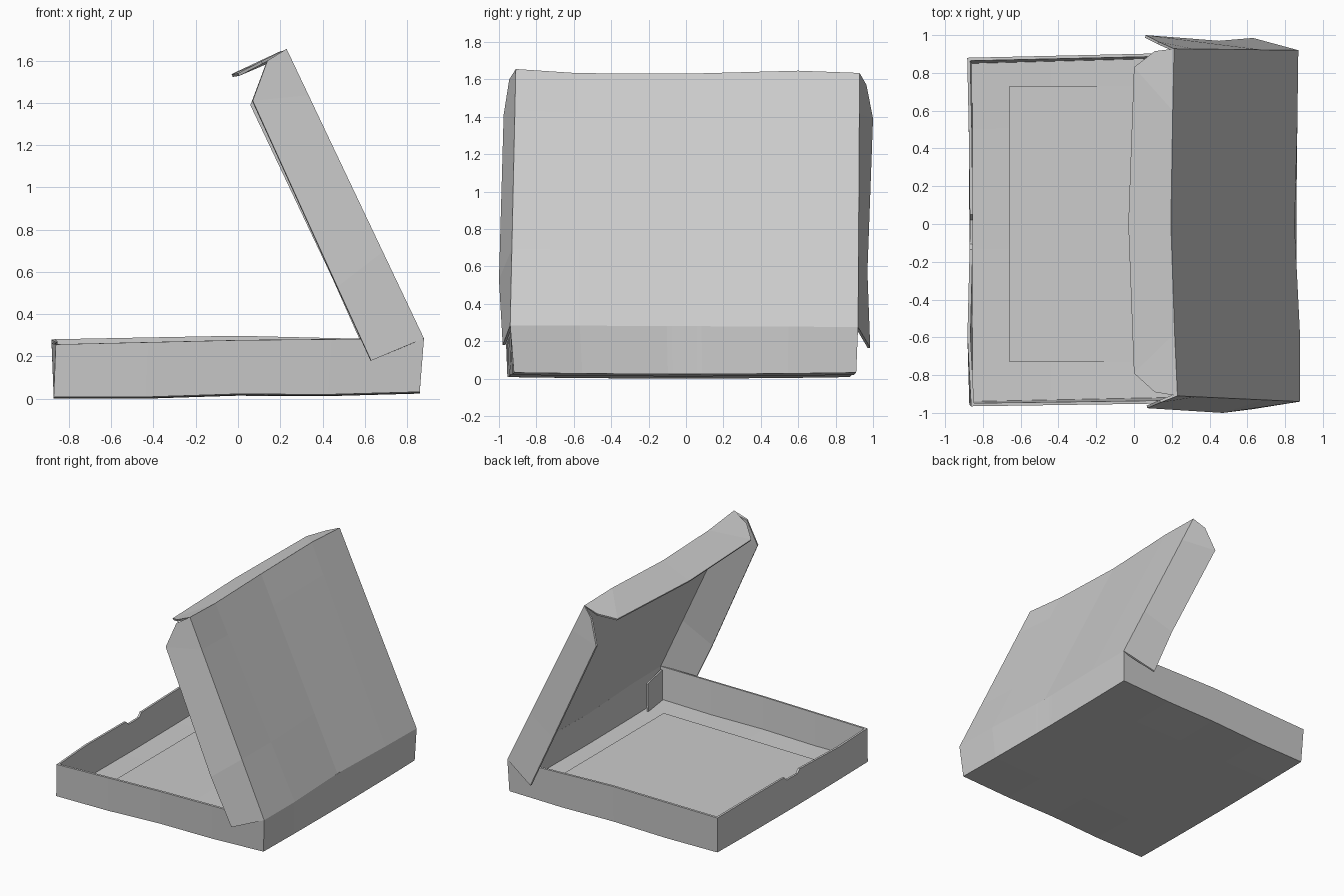
import bpy, bmesh
from mathutils import Vector

if "Cube" in bpy.data.objects:
    bpy.data.objects.remove(bpy.data.objects["Cube"])


def lerp(a, b, t):
    return a + (b - a) * t


def pick(v, knots):
    """Piecewise linear lookup through (position, value) pairs."""
    for (p, a), (q, b) in zip(knots, knots[1:]):
        if v <= q + 1e-6:
            return lerp(a, b, (v - p) / (q - p))
    return knots[-1][1]


def strip(bm, a, b):
    """Quads between two matching point rows."""
    va = [bm.verts.new(p) for p in a]
    vb = [bm.verts.new(p) for p in b]
    for i in range(len(a) - 1):
        bm.faces.new((va[i], va[i + 1], vb[i + 1], vb[i]))


def board(name, bm, outward, thick):
    """Weld the strips, face them along 'outward' (first face) and thicken inwards."""
    bmesh.ops.remove_doubles(bm, verts=bm.verts, dist=0.0005)
    bmesh.ops.recalc_face_normals(bm, faces=bm.faces)
    bm.faces.ensure_lookup_table()
    bm.normal_update()
    if bm.faces[0].normal.dot(Vector(outward)) < 0:
        bmesh.ops.reverse_faces(bm, faces=bm.faces)
    me = bpy.data.meshes.new(name)
    bm.to_mesh(me)
    bm.free()
    ob = bpy.data.objects.new(name, me)
    bpy.context.collection.objects.link(ob)
    if thick:
        mod = ob.modifiers.new("card", 'SOLIDIFY')
        mod.thickness = thick
        mod.offset = -1
        mod.use_even_offset = True
    return ob


# Warped tray: u runs front to back, v runs side to side, both -1..1
US = [-1, -0.5, 0, 0.5, 1]
VS = [-1, -0.6, -0.1, -0.07, 0.07, 0.1, 0.6, 1]


def floor_pt(u, v):
    t = (u + 1) / 2
    y = lerp(lerp(-0.955, -0.92, t), lerp(0.865, 0.91, t), (v + 1) / 2)
    z = pick(u, [(-1, 0.008), (-0.5, 0.008), (0, 0.022), (0.5, 0.02), (1, 0.032)])
    z -= 0.008 * (1 - v * v)
    return (lerp(-0.872, 0.86, t), y, z)


def rim_pt(u, v):
    t = (u + 1) / 2
    front = pick(v, [(-1, -0.862), (-0.6, -0.882), (0, -0.868), (0.6, -0.875), (1, -0.883)])
    back = pick(v, [(-1, 0.88), (-0.6, 0.878), (0, 0.85), (0.6, 0.865), (1, 0.87)])
    y = lerp(lerp(-0.965, -0.94, t), lerp(0.88, 0.92, t), (v + 1) / 2)
    low = pick(u, [(-1, 0.257), (0, 0.277), (1, 0.285)])
    high = pick(u, [(-1, 0.28), (0, 0.297), (1, 0.276)])
    z = lerp(low, high, (v + 1) / 2)
    if u == -1 and abs(v) < 0.08:      # thumb notch in the front wall
        z -= 0.03
    return (lerp(front, back, t), y, z)


bm = bmesh.new()
for u0, u1 in zip(US, US[1:]):
    strip(bm, [floor_pt(u0, v) for v in VS], [floor_pt(u1, v) for v in VS])
for u in (-1, 1):
    strip(bm, [floor_pt(u, v) for v in VS], [rim_pt(u, v) for v in VS])
for v in (-1, 1):
    strip(bm, [floor_pt(u, v) for u in US], [rim_pt(u, v) for u in US])
board("tray", bm, (0, 0, -1), 0.016)

# Lid: hinge row and top row, then side flaps and front flap
LV = [-1, -0.6, 0, 0.6, 1]
TOP = [(0.23, -0.91, 1.655), (0.215, -0.58, 1.633), (0.195, 0, 1.63),
       (0.205, 0.6, 1.646), (0.212, 0.928, 1.634)]
hinge = [Vector(rim_pt(1, v)) for v in LV]
top = [Vector(p) for p in TOP]
LEVELS = [0, 0.3, 0.84, 1]
rows = [[h.lerp(t, s) for h, t in zip(hinge, top)] for s in LEVELS]

bm = bmesh.new()
for a, b in zip(rows, rows[1:]):
    strip(bm, a, b)
strip(bm, [r[0] for r in rows],
      [(0.63, -0.98, 0.18), (0.47, -1.0, 0.53), (0.07, -0.975, 1.41), (0.14, -0.945, 1.6)])
strip(bm, [r[-1] for r in rows],
      [(0.63, 0.985, 0.165), (0.45, 0.97, 0.57), (0.062, 1.0, 1.39), (0.13, 0.965, 1.57)])
strip(bm, top[:2], [(0.11, -0.89, 1.597), (0.0, -0.79, 1.54)])
strip(bm, top[1:4], [(0.0, -0.79, 1.54), (-0.03, 0, 1.535), (0.0, 0.83, 1.55)])
strip(bm, top[3:], [(0.0, 0.83, 1.55), (0.11, 0.915, 1.592)])
board("lid", bm, (1, 0, 0), 0.014)

# Corner tabs folded against the inside of the back wall
for side, name in ((-1, "corner_tab_left"), (1, "corner_tab_right")):
    bm = bmesh.new()
    strip(bm, [(0.84, side * 0.9, 0.04), (0.815, side * 0.69, 0.04)],
          [(0.85, side * 0.91, 0.27), (0.82, side * 0.69, 0.255)])
    board(name, bm, (1, 0, 0), 0.012)

# Square liner sheet on the tray floor
bm = bmesh.new()
strip(bm, [(-0.66, -0.73, 0.032), (0, -0.73, 0.04), (0.7, -0.73, 0.046)],
      [(-0.66, 0.73, 0.032), (0, 0.73, 0.04), (0.7, 0.73, 0.046)])
board("liner", bm, (0, 0, 1), 0.004)
